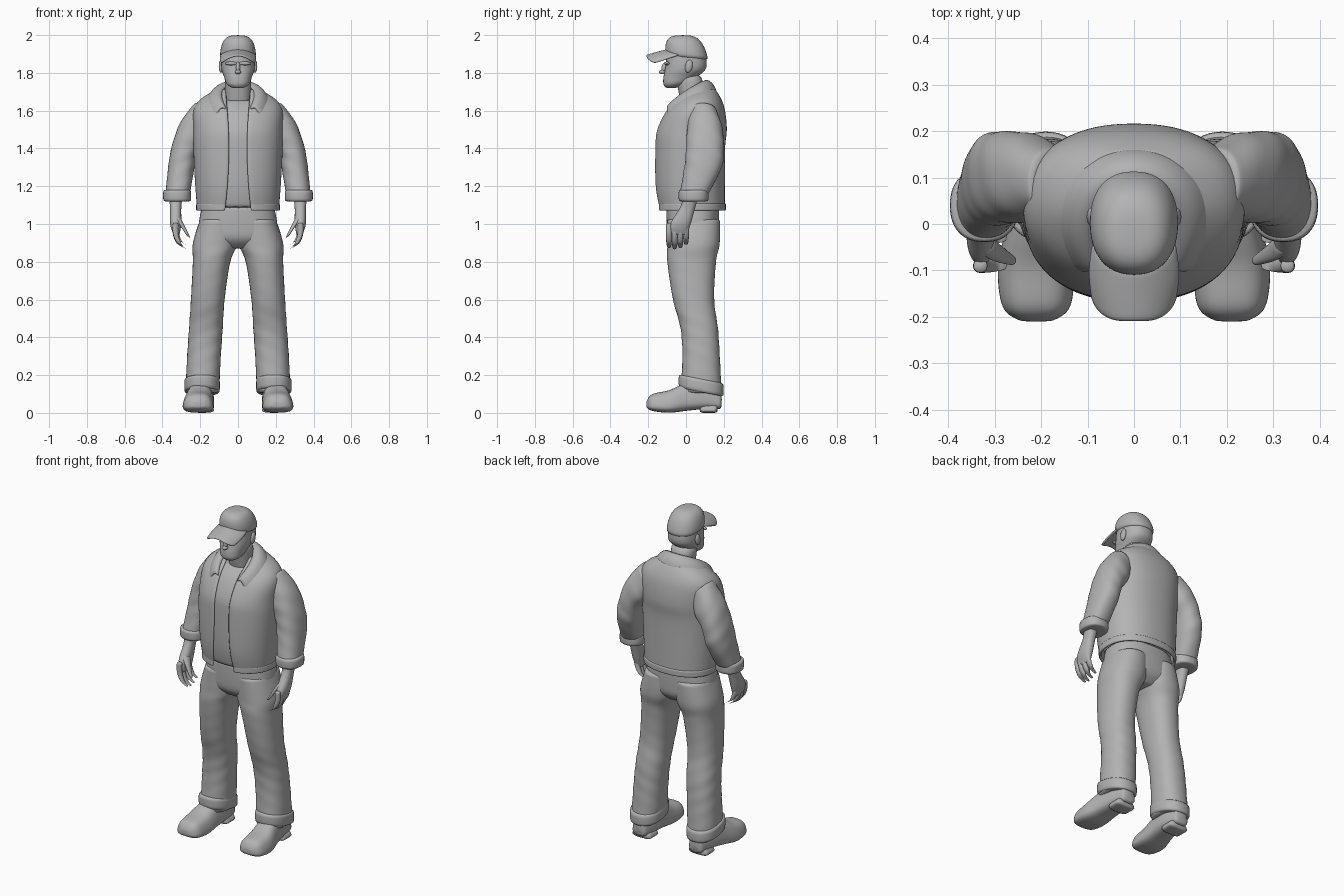
import bpy, bmesh, math
from mathutils import Vector, Matrix

default_cube = bpy.data.objects.get("Cube")
if default_cube:
    bpy.data.objects.remove(default_cube)

shade = 0.45
grey = bpy.data.materials.new("plain grey")
grey.use_nodes = True
grey.diffuse_color = (shade, shade, shade, 1)
grey.node_tree.nodes["Principled BSDF"].inputs["Base Color"].default_value = grey.diffuse_color


def finish(bm, name, levels=1, thickness=0):
    """Turn a bmesh into a smooth grey object."""
    bmesh.ops.recalc_face_normals(bm, faces=bm.faces)
    mesh = bpy.data.meshes.new(name)
    bm.to_mesh(mesh)
    bm.free()
    mesh.materials.append(grey)
    mesh.shade_smooth()
    obj = bpy.data.objects.new(name, mesh)
    bpy.context.collection.objects.link(obj)
    if thickness:
        solidify = obj.modifiers.new("cloth thickness", "SOLIDIFY")
        solidify.thickness = thickness
        solidify.offset = 0
    if levels:
        subdivide = obj.modifiers.new("smooth", "SUBSURF")
        subdivide.levels = subdivide.render_levels = levels


def loft(name, rings, side=1, closed=True, thickness=0):
    """Skin a list of point rings; side = -1 mirrors the part."""
    bm = bmesh.new()
    rows = [[bm.verts.new((x * side, y, z)) for x, y, z in ring] for ring in rings]
    count = len(rows[0])
    for low, high in zip(rows, rows[1:]):
        for i in range(count if closed else count - 1):
            j = (i + 1) % count
            bm.faces.new((low[i], low[j], high[j], high[i]))
    if closed:
        bm.faces.new(rows[0])
        bm.faces.new(rows[-1])
    finish(bm, name, thickness=thickness)


def smooth(keys, steps=4):
    """Flow smoothly through a few key sections."""
    keys = [Vector(key) for key in keys]
    padded = [keys[0]] + keys + [keys[-1]]
    result = []
    for before, start, end, after in zip(padded, padded[1:], padded[2:], padded[3:]):
        for i in range(steps):
            t = i / steps
            ease = t * t * (3 - 2 * t)
            pull_out = (end - before) * (t * (1 - t) ** 2 / 2)
            pull_in = (after - start) * (t * t * (1 - t) / 2)
            result.append(start * (1 - ease) + end * ease + pull_out - pull_in)
    return result + [keys[-1]]


def power(value, sharpness):
    return math.copysign(abs(value) ** (2 / sharpness), value)


def oval(z, x, y, rx, ry, lean=0, slope=0, sharpness=2.3, gap=0, segments=24, fold=0):
    """Ring starting at the front; lean and slope tilt it, gap opens its front."""
    start = math.asin((gap / rx) ** (sharpness / 2))
    points = []
    for i in range(segments + 1 if gap else segments):
        angle = start + (math.tau - 2 * start) * i / segments
        swell = 1 + fold * math.sin(3 * angle + 70 * z)
        dx = rx * swell * power(math.sin(angle), sharpness)
        dy = -ry * swell * power(math.cos(angle), sharpness)
        points.append((x + dx, y + dy, z + lean * dx + slope * dy))
    return points


def band(name, z, x, y, rx, ry, height, side=1, slope=0):
    """Rolled cloth edge, such as a cuff."""
    profile = ((0, .01), (0, 0), (height / 2, 0), (height, 0), (height, .01))
    loft(name, [oval(z + up, x, y, rx - inset, ry - inset, slope=slope)
                for up, inset in profile], side)


def slice_across(y, x, half_width, bottom, top):
    """Upright rounded section of a shoe, narrower above."""
    middle, radius = (bottom + top) / 2, (top - bottom) / 2
    points = []
    for i in range(20):
        angle = math.tau * i / 20
        up = power(math.sin(angle), 3)
        points.append((x + half_width * power(math.cos(angle), 3) * (1 - up / 5), y, middle + radius * up))
    return points


def ball(name, centre, size, side=1, turn=0):
    bm = bmesh.new()
    place = Matrix.Translation((centre[0] * side, centre[1], centre[2]))
    place = place @ Matrix.Rotation(turn, 4, "X") @ Matrix.Diagonal((*size, 1))
    bmesh.ops.create_uvsphere(bm, u_segments=20, v_segments=12, radius=1, matrix=place)
    finish(bm, name, levels=0)


# Open jacket with its hem, and the shirt showing in the opening
def jacket_ring(z, y, rx, ry, grow=0):
    opening = .046 + (z - 1.4) ** 2 / 5
    return oval(z, 0, y, rx + grow, ry + grow, gap=opening, segments=40)


body = smooth([(1.08, .03, .21, .17), (1.2, .02, .22, .18), (1.4, .02, .23, .18), (1.5, .03, .23, .18),
               (1.6, .05, .23, .15), (1.66, .07, .19, .11), (1.71, .08, .1, .07)])
loft("jacket_body", [jacket_ring(*key) for key in body], closed=False, thickness=.014)
loft("jacket_hem", [jacket_ring(1.07 + i / 100, .03, .21, .17, .005) for i in range(5)],
     closed=False, thickness=.014)
loft("shirt", [oval(z, 0, y, rx - .02, ry - .015) for z, y, rx, ry in body[:-4]])

# Folded collar: inner edge, ridge and outer edge sweeping round the neck
collar = []
for i in range(-12, 13):
    t = i / 12
    angle = 2.35 * t
    collar.append([((.085 + .085 * k) * math.sin(angle),
                    .03 * k + (.085 + .045 * k) * math.cos(angle) - .04 * t * t,
                    1.74 - .14 * t * t - .05 * k + .15 * k * (1 - k))
                   for k in (0, .25, .5, .75, 1)])
loft("collar", collar, closed=False, thickness=.02)

# Trouser seat
loft("trouser_seat", [oval(z, 0, .035, rx, ry, sharpness=2.5) for z, rx, ry in smooth(
    [(1.1, .19, .14), (1, .21, .14), (.92, .2, .13), (.87, .1, .08)])])

leg = smooth([(1.03, .1, .04, .1, .14), (.9, .12, .04, .12, .14), (.8, .14, .03, .1, .13),
              (.6, .16, .04, .09, .11), (.45, .17, .07, .09, .1), (.3, .18, .08, .09, .1),
              (.1, .19, .08, .09, .11)], 6)
sleeve = smooth([(1.6, .17, .09, .05, .07), (1.5, .23, .1, .075, .095), (1.4, .28, .1, .07, .1),
                 (1.3, .3, .09, .07, .1), (1.15, .32, .04, .065, .075)], 6)
palm = smooth([(1.16, .33, .03, .04, .04), (1.09, .33, .01, .03, .04), (1, .33, -.03, .03, .055),
               (.94, .325, -.04, .015, .045)])
thumb = smooth([(1.04, .32, -.04, .02), (1, .3, -.06, .02), (.93, .26, -.08, .01)])
finger = smooth([(1, .33, .016), (.94, .33, .016), (.89, .31, .015), (.87, .28, .009)])
shoe = smooth([(-.21, .21, .03, .03, .06), (-.18, .21, .07, .01, .1), (-.09, .21, .08, 0, .12),
               (0, .2, .07, .01, .16), (.1, .19, .06, .02, .17), (.19, .19, .04, .02, .12)])

for side, word in ((1, "left"), (-1, "right")):
    # Trouser leg with turn-up
    loft(word + "_trouser_leg", [oval(*key, fold=.025 * (1 - key[0])) for key in leg], side)
    band(word + "_turn_up", .11, .19, .08, .095, .12, .07, side, slope=-.2)

    # Shoe with a raised heel
    loft(word + "_shoe", [slice_across(*key) for key in shoe], side)
    loft(word + "_heel", [slice_across(.07 + i / 40, .19, .06, 0, .05) for i in range(5)], side)

    # Sleeve with cuff
    loft(word + "_sleeve", [oval(*key, lean=6 * (key[0] - 1.2) ** 2, fold=.015) for key in sleeve], side)
    band(word + "_cuff", 1.12, .322, .04, .075, .08, .06, side)

    # Hand with curled fingers
    loft(word + "_palm", [oval(*key) for key in palm], side)
    loft(word + "_thumb", [oval(z, x, y, r, r, lean=.6, segments=10) for z, x, y, r in thumb], side)
    for i in range(4):
        drop = .006 * (i - 1) ** 2
        loft(f"{word}_finger_{i + 1}", [
            oval(z + drop, x, .03 * i - .09, r, r, lean=8 * (1 - z) ** 1.2 * .9, segments=10)
            for z, x, r in finger], side)

    # Ear and brow
    ball(word + "_ear", (.09, .015, 1.835), (.012, .02, .035), side, -.2)
    ball(word + "_brow", (.035, -.1, 1.85), (.035, .015, .01), side)

# Neck, head and face
loft("neck", [oval(1.6 + i / 20, 0, .05 - i / 100, .07, .07) for i in range(5)])
loft("head", [oval(z, 0, y, rx, ry) for z, y, rx, ry in smooth(
    [(1.72, -.08, .03, .025), (1.74, -.06, .06, .06), (1.78, -.03, .075, .09), (1.83, 0, .09, .11),
     (1.93, 0, .085, .1)])])
ball("nose_bridge", (0, -.115, 1.83), (.012, .014, .03), turn=-.3)
ball("nose_tip", (0, -.125, 1.805), (.016, .018, .012))
ball("lips", (0, -.105, 1.77), (.026, .014, .012))
ball("chin", (0, -.095, 1.74), (.028, .02, .02))

# Domed cap crown
crown = []
for i in range(9):
    angle = math.pi / 2 * i / 8.5
    width, rise = power(math.cos(angle), 3.5), power(math.sin(angle), 2.3)
    crown.append(oval(1.87 + .13 * rise, 0, .008 - .025 * rise, .097 * width, .113 * width,
                      slope=-.12 * (1 - rise)))
loft("cap_crown", crown)

# Brim, arched across its width
brim = []
for i in range(7):
    t = i / 6
    row = []
    for j in range(-8, 9):
        u = j / 8
        root, edge = -.1 * math.sqrt(1 - .9 * u * u), -.21 * (1 - u ** 4 / 5)
        row.append((u * (.088 + .008 * math.sin(math.pi * t)), root + (edge - root) * t,
                    1.92 - .03 * t - .04 * u * u * (.6 + .4 * t)))
    brim.append(row)
loft("cap_brim", brim, closed=False, thickness=.012)
